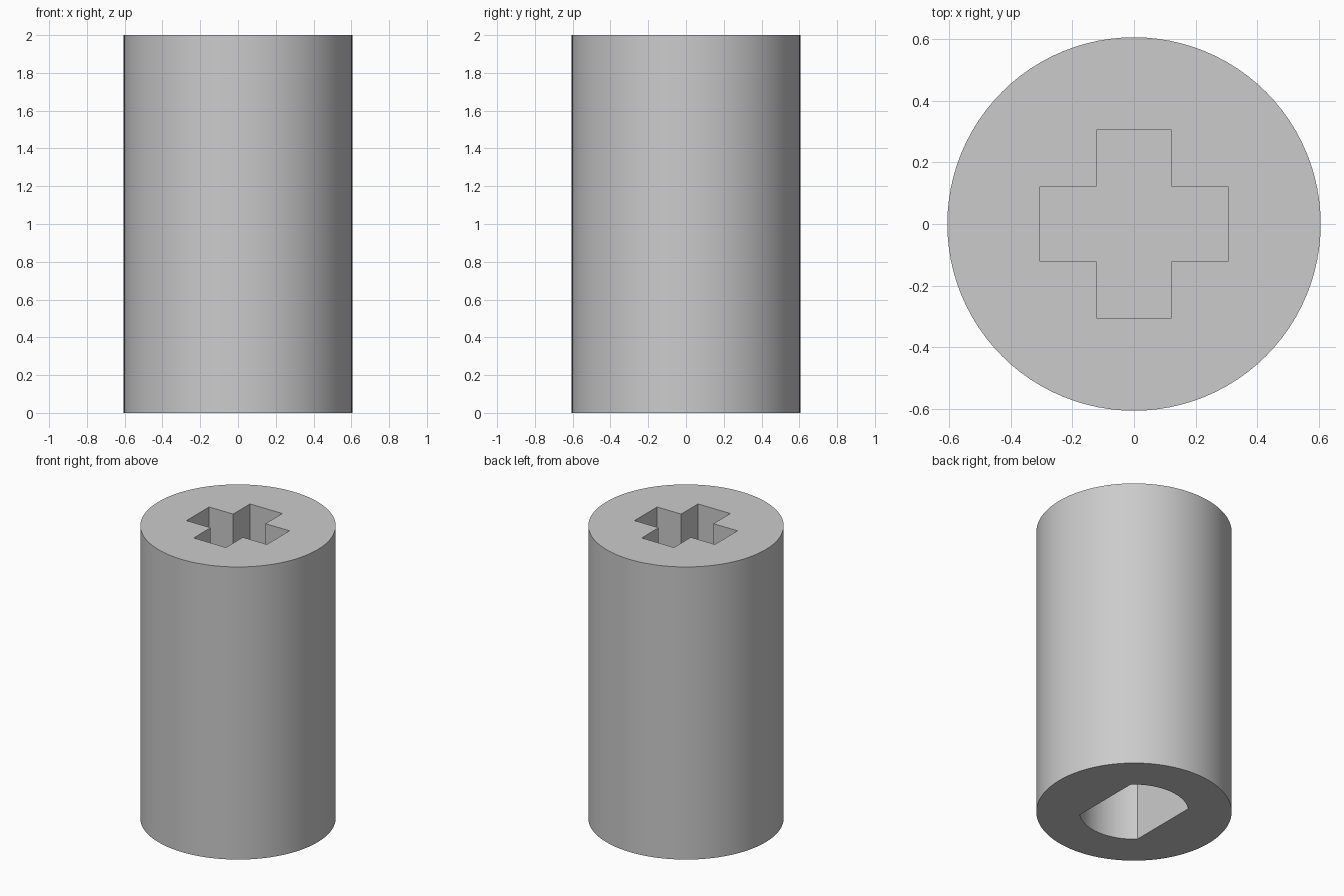
import bpy
import bmesh
from math import sin, cos, pi, asin

if "Cube" in bpy.data.objects:
    bpy.data.objects.remove(bpy.data.objects["Cube"], do_unlink=True)

HEIGHT, RADIUS = 2.0, 0.605
ARM, ARM_HALF, CROSS_DEPTH = 0.304, 0.122, 0.97
BORE_RADIUS, BORE_FLAT, BORE_DEPTH = 0.338, 0.233, 0.85

grey = bpy.data.materials.new("plain grey")
grey.use_nodes = True
colour = (0.6, 0.6, 0.6, 1)
grey.diffuse_color = colour
grey.node_tree.nodes["Principled BSDF"].inputs["Base Color"].default_value = colour


def prism(name, outline, z0, z1):
    """Extrude a closed counter-clockwise outline from z0 to z1."""
    bm = bmesh.new()
    base = bm.faces.new([bm.verts.new((x, y, z0)) for x, y in outline])
    top = bmesh.ops.extrude_face_region(bm, geom=[base], use_keep_orig=True)
    verts = [g for g in top["geom"] if isinstance(g, bmesh.types.BMVert)]
    bmesh.ops.translate(bm, verts=verts, vec=(0, 0, z1 - z0))
    bmesh.ops.recalc_face_normals(bm, faces=bm.faces)
    mesh = bpy.data.meshes.new(name)
    bm.to_mesh(mesh)
    bm.free()
    mesh.materials.append(grey)
    obj = bpy.data.objects.new(name, mesh)
    bpy.context.collection.objects.link(obj)
    return obj


def arc(radius, start, end, steps):
    angles = [start + (end - start) * i / steps for i in range(steps + 1)]
    return [(radius * cos(a), radius * sin(a)) for a in angles]


# Round body
body = prism("coupling_body", arc(RADIUS, 0, 2 * pi, 96)[:-1], 0, HEIGHT)

# Cross-shaped socket in the top: one quarter outline turned four times
cross = []
quarter = [(ARM, -ARM_HALF), (ARM, ARM_HALF), (ARM_HALF, ARM_HALF)]
for _ in range(4):
    cross += quarter
    quarter = [(-y, x) for x, y in quarter]
cross_cutter = prism("cross_socket_cutter", cross, HEIGHT - CROSS_DEPTH, HEIGHT + 0.1)

# Round bore with two flats in the bottom
half = asin(BORE_FLAT / BORE_RADIUS)
bore = arc(BORE_RADIUS, pi / 2 - half, pi / 2 + half, 24)
bore += [(-x, -y) for x, y in bore]
bore_cutter = prism("flatted_bore_cutter", bore, -0.1, BORE_DEPTH)

# Cut both sockets
bpy.context.view_layer.objects.active = body
for cutter in (cross_cutter, bore_cutter):
    cutter.hide_render = True
    cut = body.modifiers.new(cutter.name, "BOOLEAN")
    cut.operation = "DIFFERENCE"
    cut.solver = "EXACT"
    cut.object = cutter
    bpy.ops.object.modifier_apply(modifier=cut.name)
    bpy.data.objects.remove(cutter, do_unlink=True)

# Smooth walls with sharp rims
bpy.ops.object.select_all(action="DESELECT")
body.select_set(True)
bpy.ops.object.shade_smooth_by_angle(angle=pi / 6)
